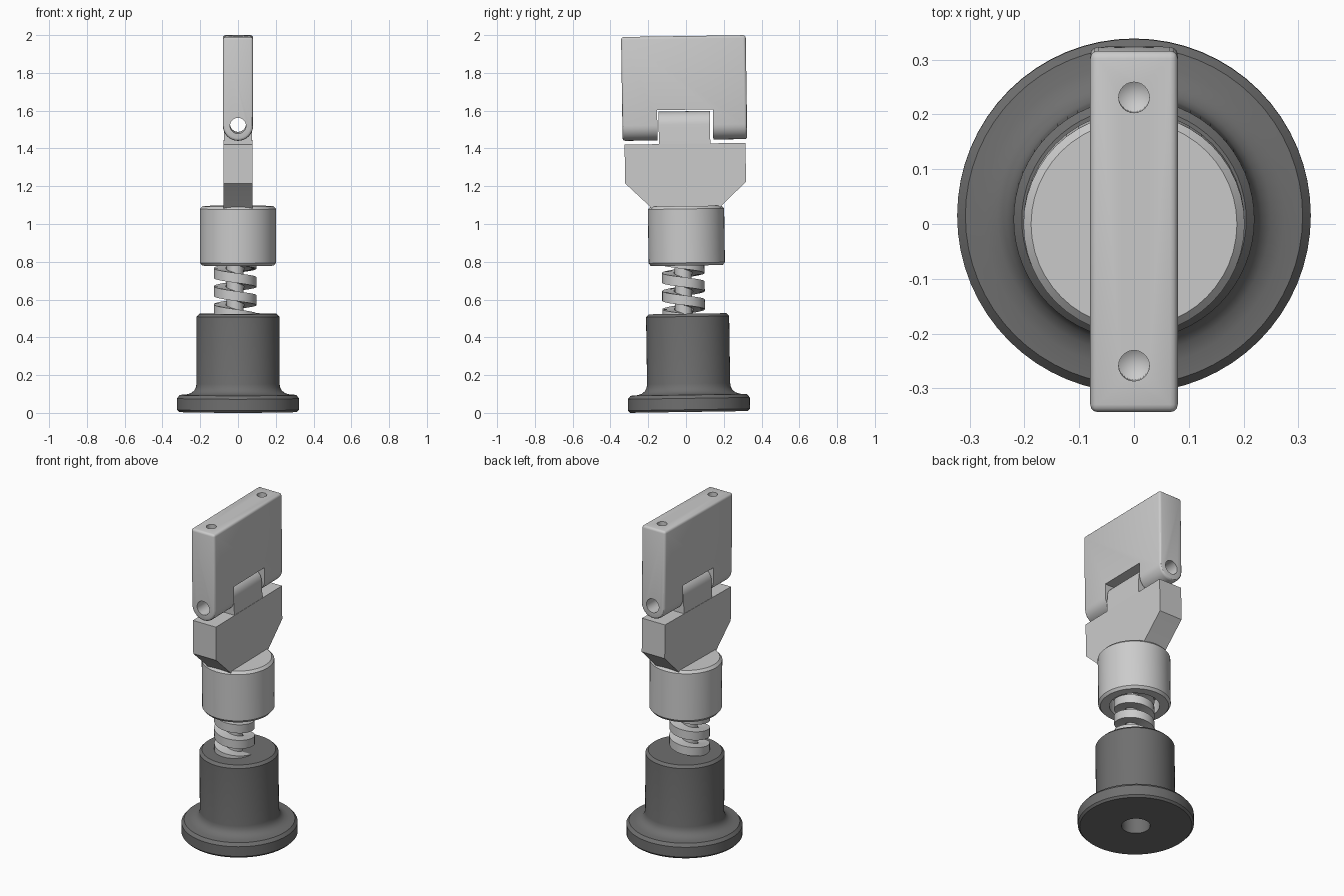
import bpy, bmesh, math
from mathutils import Matrix, Vector

if "Cube" in bpy.data.objects:
    bpy.data.objects.remove(bpy.data.objects["Cube"])

dark = bpy.data.materials.new("dark_grey")
dark.diffuse_color = (0.16, 0.16, 0.16, 1)
dark.use_nodes = True
dark.node_tree.nodes["Principled BSDF"].inputs["Base Color"].default_value = dark.diffuse_color
parts = []


def finish(name, bm, keep=True):
    bmesh.ops.recalc_face_normals(bm, faces=bm.faces)
    mesh = bpy.data.meshes.new(name)
    bm.to_mesh(mesh)
    bm.free()
    ob = bpy.data.objects.new(name, mesh)
    bpy.context.collection.objects.link(ob)
    if keep:
        parts.append(ob)
    return ob


def lathe(name, profile, steps=48, center=(0, 0), keep=True):
    """Closed solid turned around z; profile starts and ends on the axis."""
    bm = bmesh.new()
    vs = [bm.verts.new((r, 0, z)) for r, z in profile]
    edges = [bm.edges.new(p) for p in zip(vs, vs[1:])]
    bmesh.ops.spin(bm, geom=vs + edges, cent=(0, 0, 0), axis=(0, 0, 1),
                   angle=math.tau, steps=steps, use_duplicate=False)
    bmesh.ops.remove_doubles(bm, verts=bm.verts, dist=1e-5)
    bmesh.ops.translate(bm, verts=bm.verts, vec=(*center, 0))
    return finish(name, bm, keep)


def prism(name, points, vec, keep=True):
    bm = bmesh.new()
    face = bm.faces.new([bm.verts.new(p) for p in points])
    new = bmesh.ops.extrude_face_region(bm, geom=[face])["geom"]
    bmesh.ops.translate(bm, verts=[g for g in new if isinstance(g, bmesh.types.BMVert)], vec=vec)
    return finish(name, bm, keep)


def apply(ob, mod):
    bpy.context.view_layer.objects.active = ob
    with bpy.context.temp_override(object=ob, active_object=ob, selected_objects=[ob]):
        bpy.ops.object.modifier_apply(modifier=mod.name)


def cut(ob, cutter):
    mod = ob.modifiers.new("cut", "BOOLEAN")
    mod.operation, mod.solver, mod.object = "DIFFERENCE", "EXACT", cutter
    apply(ob, mod)
    bpy.data.objects.remove(cutter)


def arc(r, z, a0, a1, n=16):
    return [(r * math.cos(a), z + r * math.sin(a))
            for a in (a0 + (a1 - a0) * i / n for i in range(n + 1))]


PIN_Z = 1.52


def pin_cutter():
    ring = arc(0.042, PIN_Z, 0, math.tau, 32)[:-1]
    return prism("pin_cutter", [(x, -0.5, z) for x, z in ring], (0, 1, 0), False)


# Dark flanged foot with a blind hole underneath
foot = lathe("foot", [
    (0, 0.30), (0.08, 0.28), (0.08, 0), (0.312, 0), (0.323, 0.012), (0.323, 0.072),
    (0.308, 0.09), (0.275, 0.092), (0.25, 0.099), (0.233, 0.112), (0.223, 0.13),
    (0.22, 0.15), (0.22, 0.505), (0.205, 0.52), (0, 0.52)], 64)
foot.data.materials.append(dark)

# Collar with a recess below for the spring
lathe("collar", [(0, 0.86), (0.14, 0.86), (0.14, 0.775), (0.19, 0.775), (0.202, 0.79),
                 (0.202, 1.075), (0.188, 1.09), (0, 1.09)], 48)

# Spring and its core
CX, CY = -0.015, -0.02
lathe("spring_core", [(0, 0.45), (0.045, 0.45), (0.045, 0.9), (0, 0.9)], 24, (CX, CY))
bm = bmesh.new()
loops = []
pitch, per_turn, turns = 0.096, 32, 4
for i in range(per_turn * turns + 1):
    t = i / per_turn
    a, z = -math.tau * t, 0.47 + pitch * t
    loops.append([bm.verts.new((CX + r * math.cos(a), CY + r * math.sin(a), z + dz))
                  for r, dz in ((0.05, 0), (0.113, 0), (0.113, 0.052), (0.05, 0.052))])
for p, q in zip(loops, loops[1:]):
    for k in range(4):
        bm.faces.new((p[k], p[k - 1], q[k - 1], q[k]))
bm.faces.new(loops[0])
bm.faces.new(loops[-1])
finish("spring", bm)

# Tapered plate rising out of the collar
side = [(0.145, 1.04), (0.19, 1.09), (0.32, 1.215), (0.32, 1.42)]
outline = side + [(-y, z) for y, z in reversed(side)]
prism("tapered_plate", [(-0.078, y, z) for y, z in outline], (0.156, 0, 0))

# Hinge tongue with rounded top and pin hole
tongue = prism("hinge_tongue",
               [(x, -0.138, z) for x, z in [(-0.077, 1.40), (0.077, 1.40)]
                + arc(0.072, PIN_Z, 0, math.pi)], (0, 0.272, 0))
cut(tongue, pin_cutter())

# Head block: rounded lower end, notch, pin hole and two top holes
TOP = 1.99
head = prism("head_block",
             [(x, -0.33, z) for x, z in [(0.08, TOP), (-0.08, TOP)]
              + arc(0.08, PIN_Z, math.pi, math.tau)], (0, 0.66, 0))
bev = head.modifiers.new("bevel", "BEVEL")
bev.width, bev.segments, bev.limit_method, bev.angle_limit = 0.014, 3, "ANGLE", math.radians(40)
apply(head, bev)
cut(head, prism("notch_cutter", [(-0.2, y, z) for y, z in
                                 [(-0.145, 1.3), (0.15, 1.3), (0.15, 1.6), (-0.145, 1.6)]],
                (0.4, 0, 0), False))
cut(head, pin_cutter())
for y in (-0.245, 0.245):
    cut(head, lathe("screw_cutter", [(0, TOP - 0.16), (0.028, TOP - 0.14),
                                     (0.028, TOP + 0.05), (0, TOP + 0.05)], 24, (0, y), False))

# Smooth shading and the slight lean of the whole assembly
lean = Matrix.Translation((0, 0.016, 0.005)) @ Matrix.Rotation(0.015, 4, "X")
for ob in parts:
    ob.data.transform(lean)
bpy.ops.object.select_all(action="DESELECT")
for ob in parts:
    ob.select_set(True)
bpy.context.view_layer.objects.active = foot
bpy.ops.object.shade_smooth_by_angle(angle=math.radians(30))
